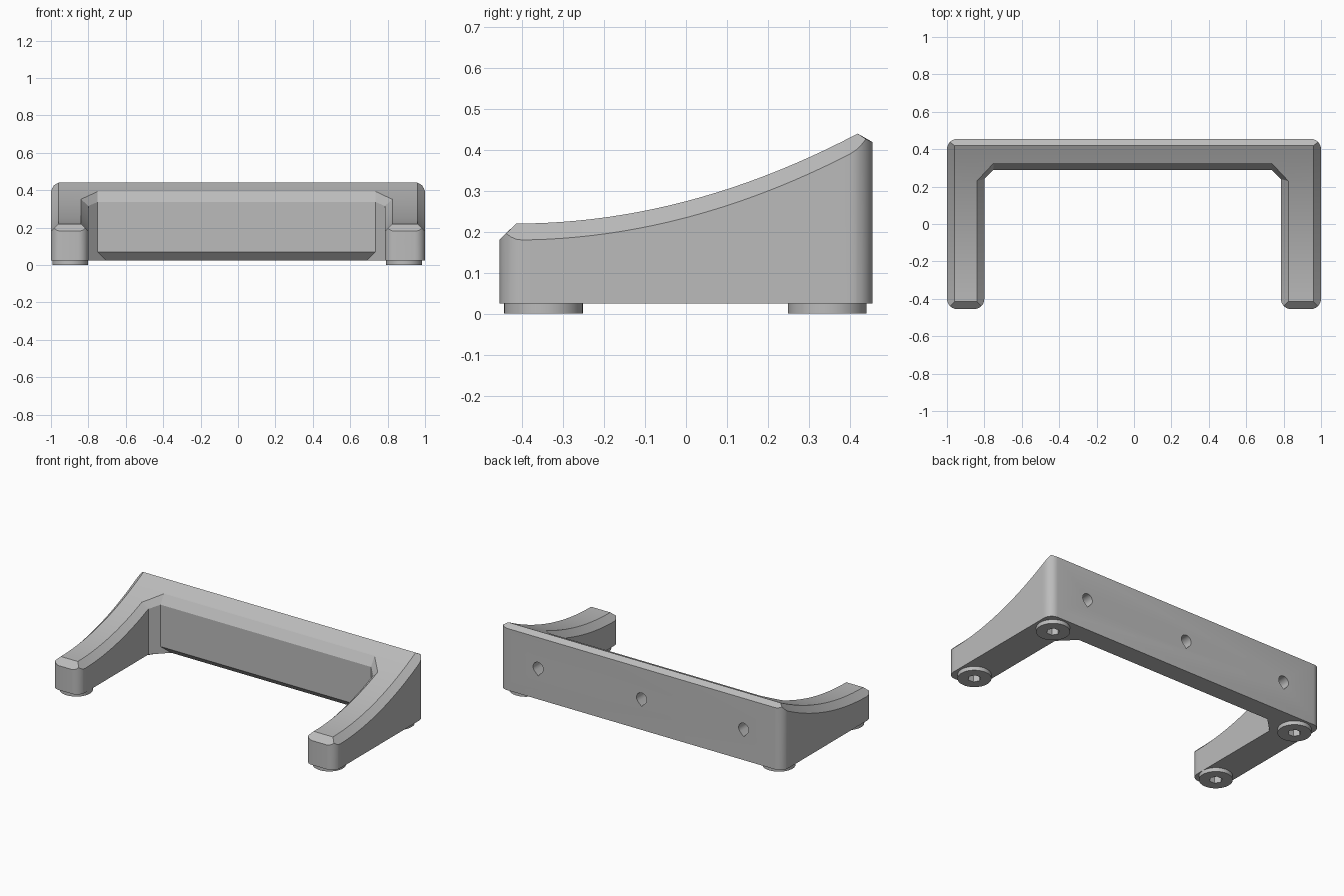
import bpy, bmesh, math
from mathutils import Vector

if "Cube" in bpy.data.objects:
    bpy.data.objects.remove(bpy.data.objects["Cube"])

BOTTOM, CH, R, SEG = 0.025, 0.04, 0.055, 6

grey = bpy.data.materials.new("plain_grey")
grey.diffuse_color = (0.5, 0.5, 0.5, 1)
grey.use_nodes = True
grey.node_tree.nodes["Principled BSDF"].inputs["Base Color"].default_value = grey.diffuse_color


def top_height(y):
    """Concave sweep of the upper surface."""
    return 0.22 + 0.315 * (y + 0.416) ** 2


def make_object(name, bm):
    bmesh.ops.recalc_face_normals(bm, faces=bm.faces)
    me = bpy.data.meshes.new(name)
    bm.to_mesh(me)
    bm.free()
    ob = bpy.data.objects.new(name, me)
    bpy.context.collection.objects.link(ob)
    me.materials.append(grey)
    return ob


def prism(bm, points, offset):
    """Closed prism from a 3D outline pushed along an offset."""
    a = [bm.verts.new(p) for p in points]
    b = [bm.verts.new(Vector(p) + Vector(offset)) for p in points]
    bm.faces.new(a)
    bm.faces.new(b[::-1])
    n = len(a)
    for i in range(n):
        bm.faces.new((a[i], b[i], b[(i + 1) % n], a[(i + 1) % n]))


# U-shaped footprint: wall corner, top chamfer corner, rounded or not
corners = [
    ((-1, -.455), (-.96, -.415), True), ((-.80, -.455), (-.84, -.415), True),
    ((-.80, .24), (-.84, .23), False), ((-.75, .29), (-.75, .326), False),
    ((.735, .29), (.735, .326), False), ((.785, .24), (.825, .23), False),
    ((.785, -.455), (.825, -.415), True), ((1, -.455), (.96, -.415), True),
    ((1, .455), (.96, .419), True), ((-1, .455), (-.96, .419), True),
]
# the inner bar wall is chamfered along its lower edge
undercut = {3: (-.705, .335), 4: (.69, .335)}

bm = bmesh.new()
inner, outer, mid, low, owner = [], [], [], [], []
for k, (p, q, rounded) in enumerate(corners):
    p = Vector(p)
    inner.append(bm.verts.new((*q, 0)))
    pts = [(p, -CH)]
    if rounded:
        u = (Vector(corners[k - 1][0]) - p).normalized()
        v = (Vector(corners[(k + 1) % len(corners)][0]) - p).normalized()
        pts = []
        for s in range(SEG + 1):
            t = math.pi / 2 * s / SEG
            c, sn = math.cos(t), math.sin(t)
            pts.append((p + R * (u + v) - R * (v * c + u * sn),
                        -CH + R * min(1 - c, 1 - sn)))
    for pt, z in pts:
        outer.append(bm.verts.new((pt.x, pt.y, z)))
        mid.append(bm.verts.new((pt.x, pt.y, 0.07 - 10)))
        low.append(bm.verts.new((*undercut.get(k, pt), BOTTOM - 10)))
        owner.append(k)
bm.faces.new(inner)
bm.faces.new(low[::-1])
n = len(outer)
for i in range(n):
    j = (i + 1) % n
    a, b = inner[owner[i]], inner[owner[j]]
    bm.faces.new((outer[i], outer[j], a) if a == b else (outer[i], outer[j], b, a))
    bm.faces.new((mid[i], mid[j], outer[j], outer[i]))
    bm.faces.new((low[i], low[j], mid[j], mid[i]))
# slice across y, then bend the top along the sweep
for s in range(1, 24):
    y = -0.4551 + 0.9102 * s / 24
    bmesh.ops.bisect_plane(bm, geom=bm.verts[:] + bm.edges[:] + bm.faces[:],
                           dist=1e-5, plane_co=(0, y, 0), plane_no=(0, 1, 0))
for v in bm.verts:
    v.co.z += 10 if v.co.z < -5 else top_height(v.co.y)
body = make_object("u_shaped_body", bm)

# Screw holes under the feet and drop-shaped holes in the back
feet = [(x, y) for x in (-.897, .888) for y in (-.348, .345)]
bm = bmesh.new()
for x, y in feet:
    prism(bm, [(x + .038 * math.cos(i * math.pi / 3), y + .038 * math.sin(i * math.pi / 3), -.05)
               for i in range(6)], (0, 0, .15))
for x in (-.725, -.005, .725):
    outline = [(x + .036 * math.cos(a), .36, .225 + .036 * math.sin(a))
               for a in (math.radians(-45 + 270 * i / 12) for i in range(13))]
    outline.append((x, .36, .225 - .036 * math.sqrt(2)))
    prism(bm, outline, (0, .15, 0))
cutter = make_object("hole_cutter", bm)
cutter.hide_render = True
cutter.hide_viewport = True

# Round feet
bm = bmesh.new()
for x, y in feet:
    prism(bm, [(x + .096 * math.cos(i * math.pi / 24), y + .096 * math.sin(i * math.pi / 24), 0)
               for i in range(48)], (0, 0, BOTTOM + .002))
pads = make_object("round_feet", bm)

for ob in (body, pads):
    bpy.ops.object.select_all(action='DESELECT')
    ob.select_set(True)
    bpy.context.view_layer.objects.active = ob
    mod = ob.modifiers.new("holes", 'BOOLEAN')
    mod.object, mod.operation, mod.solver = cutter, 'DIFFERENCE', 'EXACT'
    bpy.ops.object.modifier_apply(modifier=mod.name)
    bpy.ops.object.shade_smooth_by_angle(angle=math.radians(25))
bpy.data.objects.remove(cutter)
